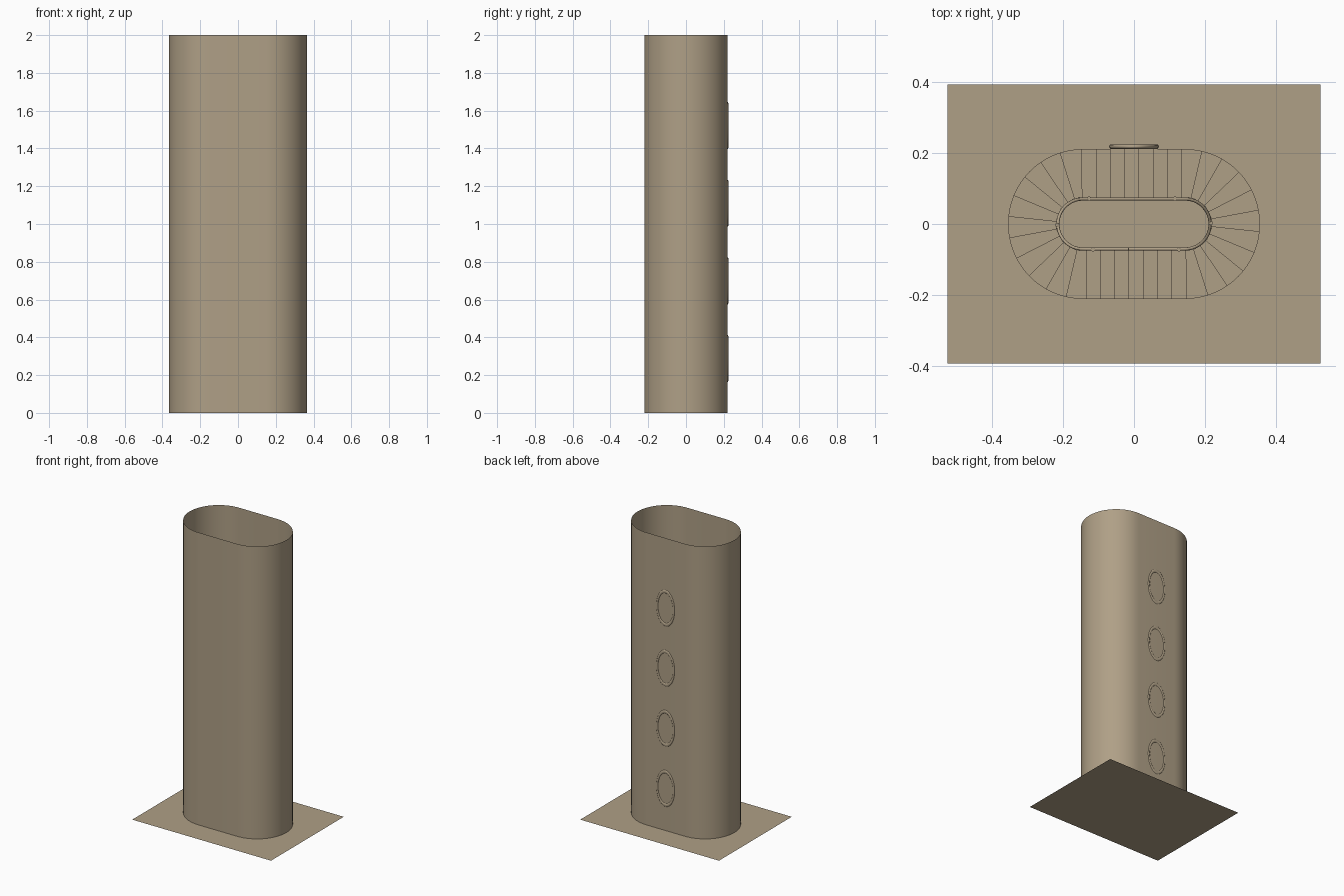
import bpy, bmesh, math
from mathutils import Vector

cube = bpy.data.objects.get("Cube")
if cube:
    bpy.data.objects.remove(cube)

stone = bpy.data.materials.new("warm_stone")
stone.use_nodes = True
stone.diffuse_color = (0.43, 0.35, 0.24, 1)
stone.node_tree.nodes["Principled BSDF"].inputs["Base Color"].default_value = (0.43, 0.35, 0.24, 1)

HALF = 0.144                 # half length of the straight sides
MID = 0.1393                 # radius of the stair centre line
ARC = math.pi * MID
LOOP = 4 * HALF + 2 * ARC
STEPS, TURNS = 36, 4
RUN = LOOP / STEPS
RISE = 0.412 / STEPS
START = -0.0147              # offset of the first step from the front centre


def oval(s, r):
    """Point at stair-line distance s from the front centre, at radius r."""
    s = (s + HALF) % LOOP
    if s < 2 * HALF:
        return Vector((s - HALF, -r))
    s -= 2 * HALF
    if s < ARC:
        t = s / MID - math.pi / 2
        return Vector((HALF + r * math.cos(t), r * math.sin(t)))
    s -= ARC
    if s < 2 * HALF:
        return Vector((HALF - s, r))
    t = (s - 2 * HALF) / MID + math.pi / 2
    return Vector((-HALF + r * math.cos(t), r * math.sin(t)))


def finish(name, bm, smooth=False):
    mesh = bpy.data.meshes.new(name)
    bm.to_mesh(mesh)
    bm.free()
    mesh.materials.append(stone)
    for p in mesh.polygons:
        p.use_smooth = smooth
    obj = bpy.data.objects.new(name, mesh)
    bpy.context.collection.objects.link(obj)
    return obj


def extrude_face(bm, outline, z, height):
    face = bm.faces.new([bm.verts.new((p.x, p.y, z)) for p in outline])
    geo = bmesh.ops.extrude_face_region(bm, geom=[face])["geom"]
    bmesh.ops.translate(bm, vec=(0, 0, height),
                        verts=[g for g in geo if isinstance(g, bmesh.types.BMVert)])


# Ground sheet
bm = bmesh.new()
bmesh.ops.create_grid(bm, x_segments=1, y_segments=1, size=1)
bmesh.ops.scale(bm, vec=(0.525, 0.393, 1), verts=bm.verts)
finish("ground_sheet", bm)

# Thin open tower wall with rounded ends
bm = bmesh.new()
ends = []
for side in (1, -1):
    for i in range(33):
        t = side * math.pi / 2 * (i / 16 - 1) if side > 0 else math.pi / 2 * (1 + i / 16)
        ends.append((side * 0.145 + 0.221 * math.cos(t), 0.221 * math.sin(t)))
low = [bm.verts.new((x, y, 0)) for x, y in ends]
high = [bm.verts.new((x, y, 2)) for x, y in ends]
for i in range(len(ends)):
    j = (i + 1) % len(ends)
    bm.faces.new((low[i], low[j], high[j], high[i]))
finish("tower_wall", bm, True)

# Winding stair steps
bm = bmesh.new()
for k in range(STEPS * TURNS):
    s = START + k * RUN
    cuts = [s + RUN * i / 3 for i in range(4)]
    outline = [oval(c, 0.211) for c in cuts] + [oval(c, 0.075) for c in reversed(cuts)]
    extrude_face(bm, outline, k * RISE, RISE)
bmesh.ops.recalc_face_normals(bm, faces=bm.faces)
finish("stair_steps", bm)

# Handrail along the inner edge of the stair
RAIL = 0.0705
RAIL_HEIGHT = 0.07
curve = bpy.data.curves.new("handrail", "CURVE")
curve.dimensions = "3D"
curve.bevel_depth = 0.0045
curve.bevel_resolution = 2
curve.use_fill_caps = True
spline = curve.splines.new("POLY")
count = STEPS * TURNS * 2
spline.points.add(count)
for i, point in enumerate(spline.points):
    p = oval(START + i * RUN / 2, RAIL)
    point.co = (p.x, p.y, i * RISE / 2 + RAIL_HEIGHT, 1)
curve.materials.append(stone)
bpy.context.collection.objects.link(bpy.data.objects.new("handrail", curve))

# Posts that hold the handrail
bm = bmesh.new()
for k in range(3, STEPS * TURNS, 6):
    p = oval(START + (k + 0.5) * RUN, 0.072)
    ring = [p + Vector((math.cos(a), math.sin(a))) * 0.006
            for a in (math.tau * i / 8 for i in range(8))]
    extrude_face(bm, ring, k * RISE, RAIL_HEIGHT + RISE)
bmesh.ops.recalc_face_normals(bm, faces=bm.faces)
finish("handrail_posts", bm)

# Oval window rims set in the back wall
for n in range(TURNS):
    bpy.ops.mesh.primitive_torus_add(
        major_segments=48, minor_segments=10, major_radius=0.063, minor_radius=0.007,
        location=(0, 0.218, 0.288 + n * 0.411), rotation=(math.pi / 2, 0, 0))
    rim = bpy.context.object
    rim.name = f"window_rim_{n + 1}"
    rim.scale.y = 1.8
    rim.data.materials.append(stone)
    bpy.ops.object.shade_smooth()
